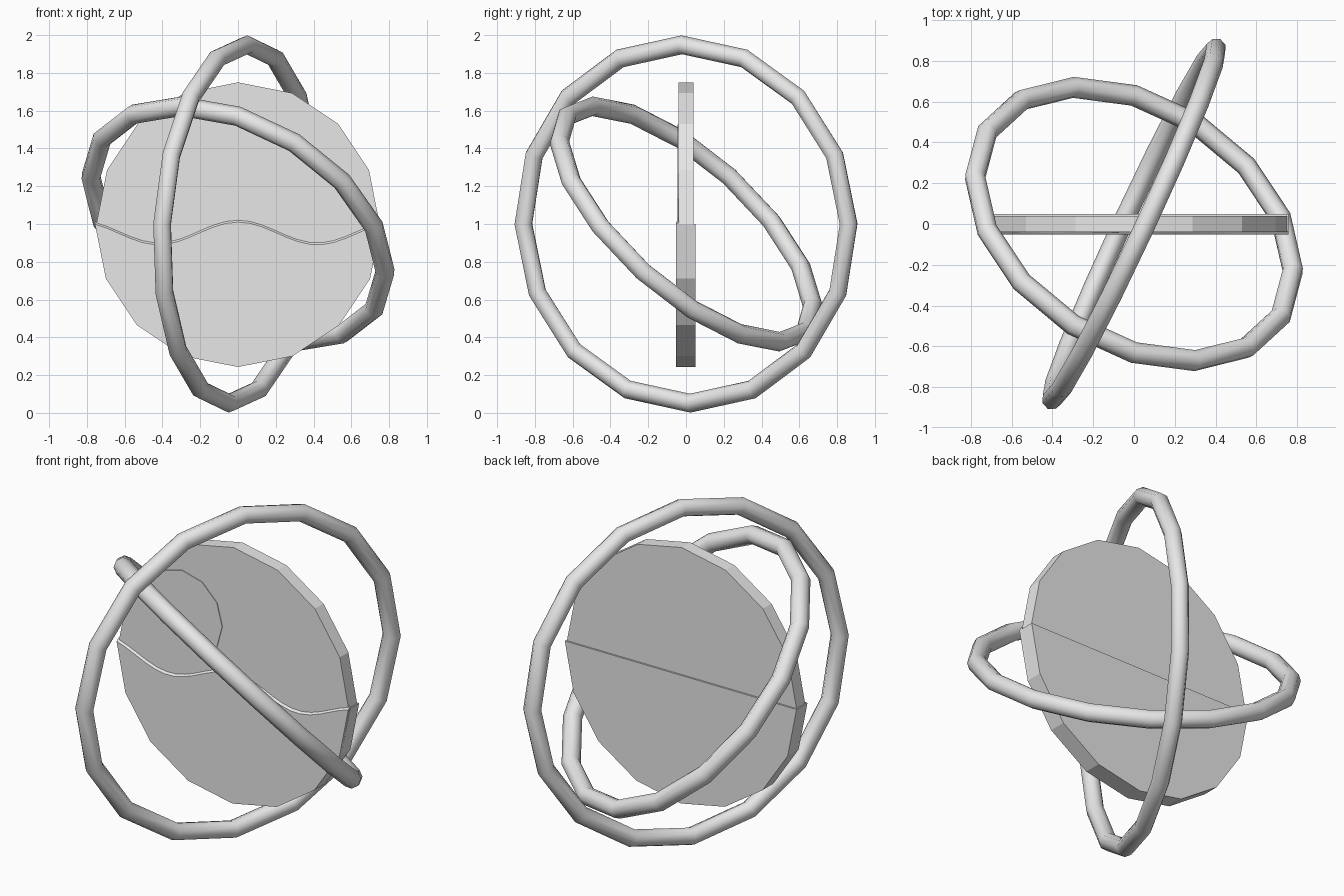
import bpy
from math import sin, cos, pi
from mathutils import Vector, Matrix

cube = bpy.data.objects.get("Cube")
if cube:
    bpy.data.objects.remove(cube)

grey = bpy.data.materials.new("light_grey")
grey.use_nodes = True
grey.diffuse_color = (0.8, 0.8, 0.8, 1)
grey.node_tree.nodes["Principled BSDF"].inputs["Base Color"].default_value = (0.8, 0.8, 0.8, 1)

CENTRE = Vector((0, 0, 1))


def ring(name, radius, tube, normal, start):
    """Sixteen-sided hoop facing along normal, with a joint towards start."""
    n = Vector(normal).normalized()
    s = Vector(start)
    e = (s - n * s.dot(n)).normalized()
    bpy.ops.mesh.primitive_torus_add(major_radius=radius, minor_radius=tube,
                                     major_segments=16, minor_segments=8)
    ob = bpy.context.object
    ob.name = name
    turn = Matrix((e, n.cross(e), n)).transposed()
    ob.matrix_world = Matrix.Translation(CENTRE) @ turn.to_4x4()
    ob.data.materials.append(grey)
    bpy.ops.object.shade_smooth_by_angle(angle=pi / 3)


def plate(name, outline, front, back):
    """Flat slab with an (x, z) outline, between two y depths."""
    count = len(outline)
    verts = [(x, y, z) for y in (front, back) for x, z in outline]
    faces = [tuple(range(count)), tuple(reversed(range(count, 2 * count)))]
    for i in range(count):
        j = (i + 1) % count
        faces.append((j, i, i + count, j + count))
    mesh = bpy.data.meshes.new(name)
    mesh.from_pydata(verts, [], faces)
    mesh.materials.append(grey)
    ob = bpy.data.objects.new(name, mesh)
    bpy.context.collection.objects.link(ob)
    return ob


def arc(x, z, radius, sides, first, last):
    return [(x + radius * cos(2 * pi * i / sides), z + radius * sin(2 * pi * i / sides))
            for i in range(first, last)]


# Two crossed hoops
ring("outer_ring", 0.95, 0.05, (0.9, -0.42, -0.055), (0, 0, 1))
ring("inner_ring", 0.85, 0.052, (0.40, 0.615, 0.68), (0.8, -0.2, -0.22))

# Central disc and the round inlay on its front
plate("disc", arc(0, 1, 0.75, 16, 0, 16), -0.04, 0.04)
plate("round_inlay", arc(-0.335, 1.265, 0.262, 12, 0, 12), -0.044, -0.03)

# Thicker lower half, straight at the back
plate("lower_half", arc(0, 1, 0.757, 16, 8, 17), -0.035, 0.05)

# Wavy-topped front of the lower half, its top sloping up to the disc
steps = 24
wave = []
for i in range(steps + 1):
    x = 0.757 * (1 - 2 * i / steps)
    wave.append((x, 0.95 + 0.06 * cos(2 * pi * x / 0.84)))
front = plate("wave_front", wave + arc(0, 1, 0.757, 16, 9, 16), -0.052, -0.034)
count = len(front.data.vertices) // 2
for v in front.data.vertices[count:count + steps + 1]:
    v.co.z += 0.015
